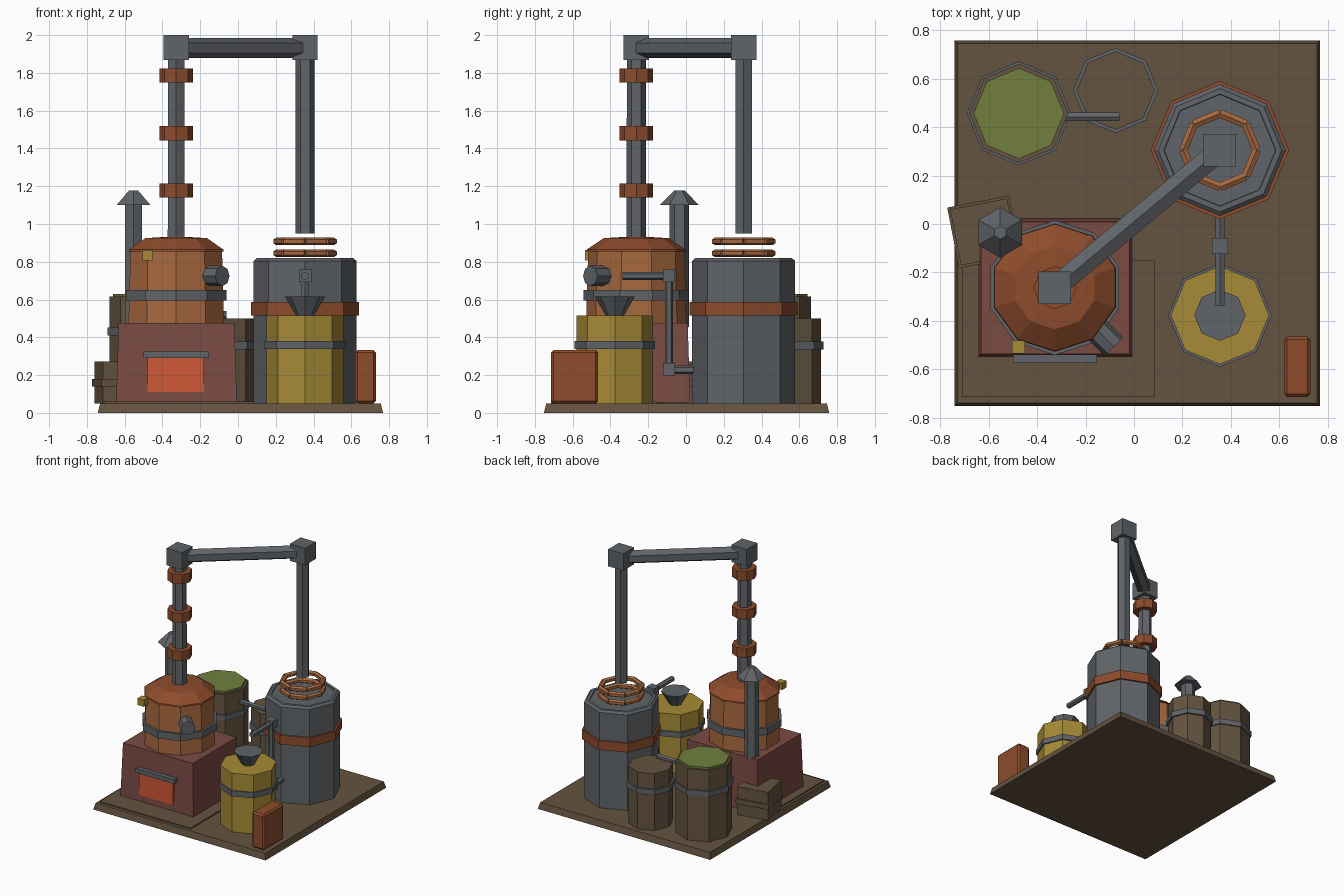
import bpy, bmesh, math
from mathutils import Vector, Matrix

if "Cube" in bpy.data.objects:
    bpy.data.objects.remove(bpy.data.objects["Cube"])


def material(name, hex_code):
    rgb = [int(hex_code[i:i + 2], 16) / 255 for i in (0, 2, 4)]
    lin = [c / 12.92 if c <= 0.04045 else ((c + 0.055) / 1.055) ** 2.4 for c in rgb]
    m = bpy.data.materials.new(name)
    m.diffuse_color = (*lin, 1)
    m.use_nodes = True
    m.node_tree.nodes["Principled BSDF"].inputs["Base Color"].default_value = m.diffuse_color
    return m


WOOD = material("brown_wood", "645340")
STEEL = material("grey_steel", "606468")
COPPER = material("light_copper", "A7683E")
RUST = material("dark_copper", "8E4C2C")
BRICK = material("red_brick", "7C4B44")
FIRE = material("glowing_fire", "D05834")
YELLOW = material("yellow_paint", "A68B36")
GREEN = material("green_mash", "717F40")


def finish(name, bm, mat):
    bmesh.ops.recalc_face_normals(bm, faces=bm.faces)
    me = bpy.data.meshes.new(name)
    bm.to_mesh(me)
    bm.free()
    me.materials.append(mat)
    ob = bpy.data.objects.new(name, me)
    bpy.context.collection.objects.link(ob)
    return ob


def add_lathe(bm, profile, n, mat=Matrix(), turn=0.0):
    """Closed solid from (radius, height) points; first corner on local +y."""
    rings = []
    for r, z in profile:
        rings.append([bm.verts.new(mat @ Vector((
            r * math.sin(turn + math.tau * i / n),
            r * math.cos(turn + math.tau * i / n), z))) for i in range(n)])
    for a, b in zip(rings, rings[1:]):
        for i in range(n):
            j = (i + 1) % n
            bm.faces.new((a[i], a[j], b[j], b[i]))
    bm.faces.new(rings[0])
    bm.faces.new(rings[-1])


def lathe(name, mat, xy, profile, n=8, turn=0.0):
    bm = bmesh.new()
    add_lathe(bm, profile, n, Matrix.Translation((*xy, 0)), turn)
    return finish(name, bm, mat)


def tubes(name, mat, spans, r, n=6):
    """Straight tubes between point pairs, in one mesh."""
    bm = bmesh.new()
    for p, q in spans:
        p, q = Vector(p), Vector(q)
        d = q - p
        m = Matrix.Translation(p) @ d.to_track_quat('Z', 'Y').to_matrix().to_4x4()
        add_lathe(bm, [(r, 0), (r, d.length)], n, m)
    return finish(name, bm, mat)


def box(name, mat, lo, hi, inset=0.0, bevel=0.0, rot=0.0):
    """Box between two corners; inset shrinks the top on every side."""
    lo, hi = Vector(lo), Vector(hi)
    mid, size = (lo + hi) / 2, hi - lo
    bm = bmesh.new()
    bmesh.ops.create_cube(bm, size=1)
    for v in bm.verts:
        top = v.co.z > 0
        v.co = Vector([v.co[i] * size[i] for i in range(3)])
        if top:
            v.co.x -= math.copysign(inset, v.co.x)
            v.co.y -= math.copysign(inset, v.co.y)
    if bevel:
        bmesh.ops.bevel(bm, geom=bm.edges[:], offset=bevel, segments=1, affect='EDGES')
    bmesh.ops.transform(bm, verts=bm.verts,
                        matrix=Matrix.Translation(mid) @ Matrix.Rotation(rot, 4, 'Z'))
    return finish(name, bm, mat)


def cube(name, mat, c, s):
    c = Vector(c)
    h = Vector((s, s, s)) / 2
    return box(name, mat, c - h, c + h)


def barrel(name, mat, xy, r, top, band_z, band_r):
    lathe(name, mat, xy, [(r, 0.05), (r, top)])
    lathe(name + "_band", STEEL, xy, [(band_r, band_z), (band_r, band_z + 0.043)])


POT = (-0.327, -0.263)
TANK = (0.355, 0.305)

# Base board and hearth slab
box("base_board", WOOD, (-0.742, -0.752, 0), (0.768, 0.758, 0.05), inset=0.012)
box("hearth_slab", WOOD, (-0.71, -0.715, 0.045), (0.085, -0.15, 0.06))

# Brick furnace with fire opening and lintel
box("furnace", BRICK, (-0.645, -0.55, 0.055), (-0.006, 0.022, 0.475), inset=0.013)
box("fire_opening", FIRE, (-0.48, -0.555, 0.11), (-0.18, -0.53, 0.30))
box("fire_lintel", STEEL, (-0.50, -0.575, 0.29), (-0.153, -0.53, 0.325))

# Copper pot, band, dome
lathe("pot_body", COPPER, POT, [(0.266, 0.47), (0.255, 0.86)], 10)
lathe("pot_band", STEEL, POT, [(0.279, 0.595), (0.279, 0.65)], 10)
lathe("pot_dome", RUST, POT, [(0.265, 0.855), (0.262, 0.865), (0.172, 0.925), (0.09, 0.93)], 10)
cube("pot_gauge", YELLOW, (-0.478, -0.508, 0.835), 0.054)
tubes("pot_porthole", STEEL, [((-0.17, -0.42, 0.725), (-0.083, -0.507, 0.725))], 0.054, 8)

# Vapour column with rings, cross pipe and down pipe
lathe("column", STEEL, POT, [(0.052, 0.90), (0.05, 1.9)], 6)
for z in (1.14, 1.443, 1.748):
    lathe("column_ring", RUST, POT, [(0.089, z), (0.089, z + 0.075)])
for p in (POT, TANK):
    cube("elbow", STEEL, (*p, 1.934), 0.134)
tubes("cross_pipe", STEEL, [((*POT, 1.932), (*TANK, 1.932))], 0.052)
lathe("down_pipe", STEEL, TANK, [(0.05, 0.95), (0.05, 1.9)], 6, turn=math.pi / 6)

# Condenser tank with band and coil
lathe("tank", STEEL, TANK, [(0.272, 0.05), (0.272, 0.805), (0.255, 0.82),
                            (0.232, 0.82), (0.23, 0.812)])
lathe("tank_band", RUST, TANK, [(0.286, 0.515), (0.286, 0.587)])
for z in (0.845, 0.908):
    pts = [(TANK[0] + 0.152 * math.cos(i * math.pi / 4),
            TANK[1] + 0.152 * math.sin(i * math.pi / 4), z) for i in range(9)]
    tubes("coil_turn", COPPER, list(zip(pts, pts[1:])), 0.02)

# Spirit pipe from tank to funnel
X = TANK[0]
tubes("spirit_pipe", STEEL, [((X, 0.06, 0.228), (X, -0.09, 0.228)),
                             ((X, -0.09, 0.228), (X, -0.09, 0.725)),
                             ((X, -0.09, 0.725), (X, -0.337, 0.725))], 0.022)
for z in (0.23, 0.725):
    cube("spirit_pipe_elbow", STEEL, (X, -0.09, z), 0.066)

# Collecting barrel and funnel
CAN = (0.355, -0.377)
barrel("collecting_barrel", YELLOW, CAN, 0.203, 0.515, 0.337, 0.214)
lathe("funnel", STEEL, CAN, [(0.045, 0.51), (0.106, 0.615)])

# Mash barrels and the pipe between them
MASH = (-0.476, 0.457)
barrel("mash_barrel", WOOD, MASH, 0.205, 0.615, 0.41, 0.215)
lathe("mash_surface", GREEN, MASH, [(0.187, 0.60), (0.187, 0.63)])
barrel("water_barrel", WOOD, (-0.076, 0.552), 0.162, 0.50, 0.335, 0.176)
tubes("mash_pipe", STEEL, [((-0.30, 0.443, 0.52), (-0.06, 0.443, 0.52))], 0.02)

# Chimney and hat
FLUE = (-0.553, -0.035)
lathe("chimney", STEEL, FLUE, [(0.052, 0.455), (0.052, 1.12)], 6)
lathe("chimney_hat", STEEL, FLUE, [(0.104, 1.10), (0.028, 1.177)], 6)

# Wood crate with belt, turned a little
box("crate", WOOD, (-0.74, -0.15, 0.05), (-0.50, 0.085, 0.272), rot=math.radians(11))
box("crate_belt", WOOD, (-0.75, -0.16, 0.14), (-0.49, 0.095, 0.18), rot=math.radians(11))

# Copper fuel tin
box("fuel_tin", RUST, (0.62, -0.715, 0.05), (0.73, -0.465, 0.332), bevel=0.013)
